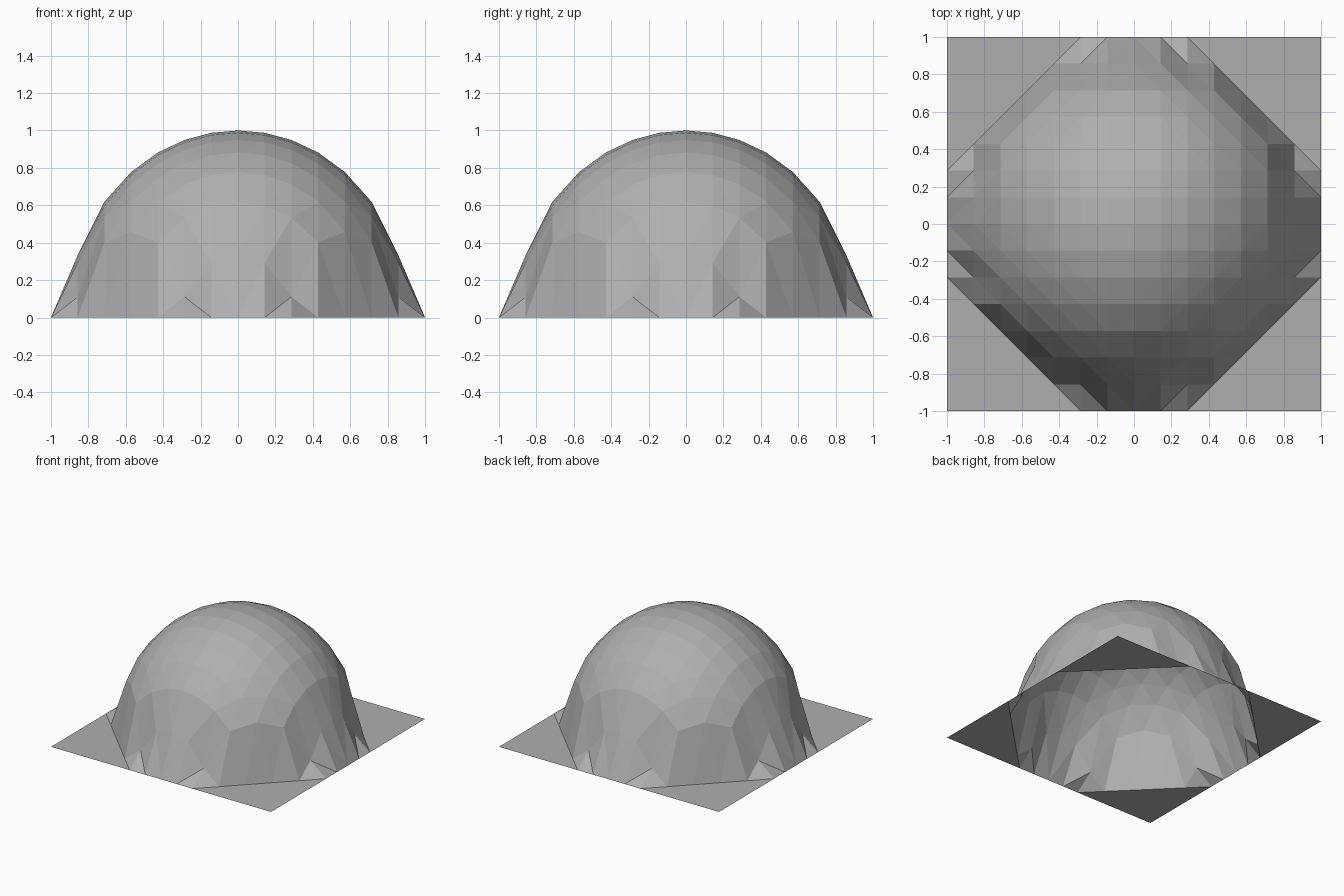
import bpy
import bmesh
import math

if "Cube" in bpy.data.objects:
    bpy.data.objects.remove(bpy.data.objects["Cube"])

CELLS = 14      # grid cells per side
RADIUS = 1 / 1.1  # footprint radius of the dome


def dome_height(x, y):
    return math.sqrt(max(0.0, 1.0 - (x * x + y * y) / RADIUS ** 2))


# Square sheet raised into a faceted dome, open underneath
bm = bmesh.new()
bmesh.ops.create_grid(bm, x_segments=CELLS, y_segments=CELLS, size=1.0)
for v in bm.verts:
    v.co.z = dome_height(v.co.x, v.co.y)

# Split each cell along its shorter diagonal so the rim creases cleanly
bmesh.ops.triangulate(bm, faces=bm.faces[:], quad_method='SHORT_EDGE')

mesh = bpy.data.meshes.new("dome_sheet")
bm.to_mesh(mesh)
bm.free()
dome = bpy.data.objects.new("dome_sheet", mesh)
bpy.context.collection.objects.link(dome)

# Mid grey finish
grey = bpy.data.materials.new("mid_grey")
grey.diffuse_color = (0.43, 0.43, 0.43, 1.0)
grey.use_nodes = True
grey.node_tree.nodes["Principled BSDF"].inputs["Base Color"].default_value = grey.diffuse_color
mesh.materials.append(grey)
